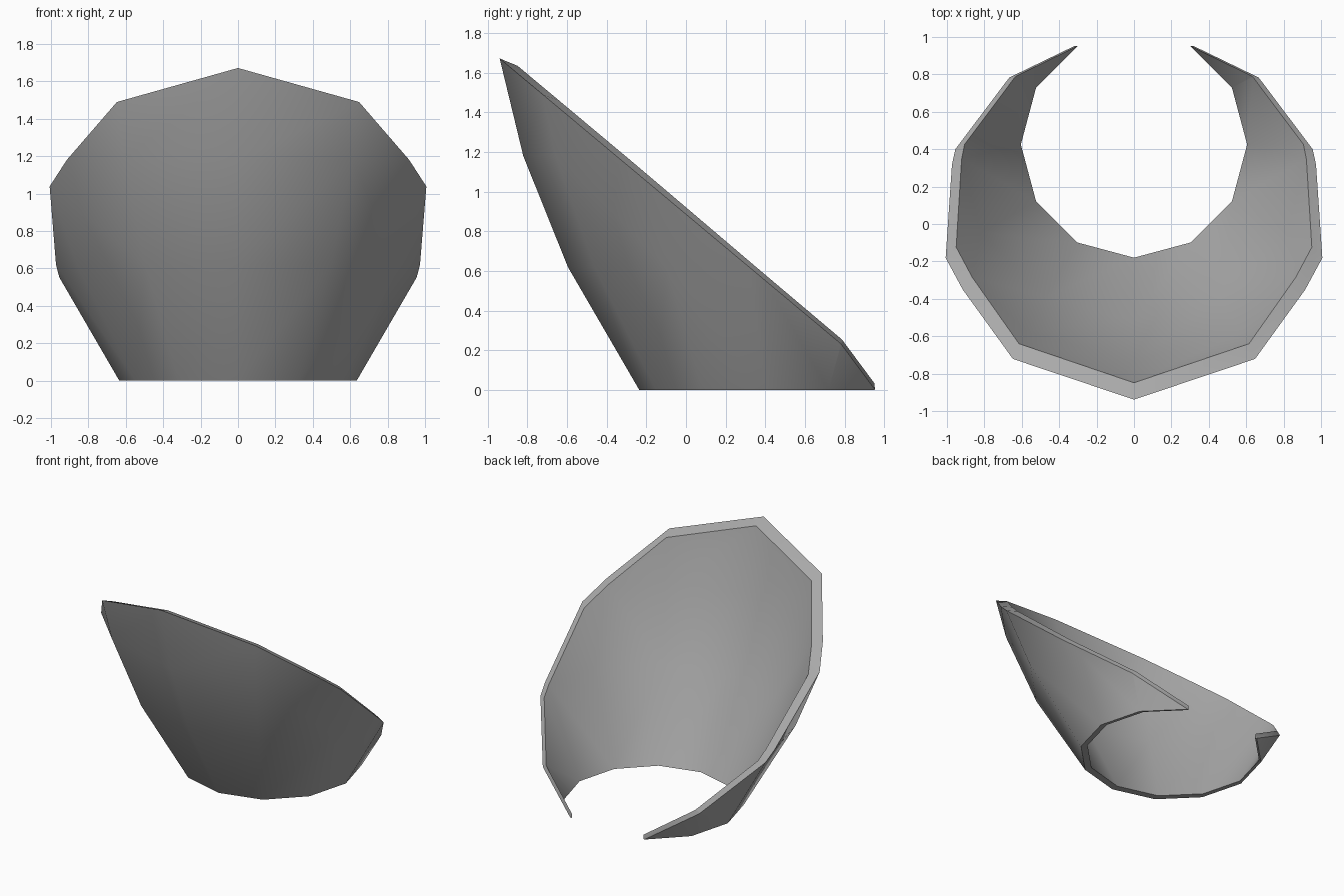
import bpy, bmesh
from math import sin, cos, radians
from mathutils import Vector

cube = bpy.data.objects.get("Cube")
if cube:
    bpy.data.objects.remove(cube, do_unlink=True)

grey = bpy.data.materials.new("plain grey")
grey.use_nodes = True
colour = (0.4, 0.4, 0.4, 1)
grey.diffuse_color = colour
grey.node_tree.nodes["Principled BSDF"].inputs["Base Color"].default_value = colour

OUTER_Y, INNER_Y = 0.40, 0.425
PROFILE = [(0.635, 0), (0.995, 0.62), (1.22, 1.18), (1.375, 1.82)]

bm = bmesh.new()

# Outer skin: flared twelve-sided bowl, open at the back
rows = []
for r, z in PROFILE:
    angles = [radians(a) for a in range(-150, 151, 30)]
    rows.append([bm.verts.new((r * sin(a), OUTER_Y - r * cos(a), z)) for a in angles])
for low, high in zip(rows, rows[1:]):
    for i in range(len(low) - 1):
        bm.faces.new((low[i], low[i + 1], high[i + 1], high[i]))


# Slanted opening, with a steeper cut at the two rear tips
def slice_top(y1, z1, y2, z2):
    bmesh.ops.bisect_plane(bm, geom=bm.verts[:] + bm.edges[:] + bm.faces[:],
                           plane_co=(0, y1, z1), plane_no=(0, z1 - z2, y2 - y1),
                           clear_outer=True, dist=0.0001)


slice_top(-0.94, 1.672, 0.78, 0.234)
slice_top(0.78, 0.234, 0.948, 0.008)


# Inner skin: thinner towards the bottom and the rear tips
def inner_point(co):
    out = Vector((co.x, co.y - OUTER_Y, 0))
    r = out.length
    out = out / r * (r - 0.03 - 0.035 * min(1, co.z))
    lift = 0 if co.z < 0.002 else 0.03 - 0.04 * co.z
    return (out.x, INNER_Y + out.y, co.z + lift)


outer_faces = bm.faces[:]
rim_loops = [loop for f in outer_faces for loop in f.loops if loop.edge.is_boundary]
rim = [(loop.vert, loop.link_loop_next.vert) for loop in rim_loops]
inner = {v: bm.verts.new(inner_point(v.co)) for v in bm.verts[:]}
for f in outer_faces:
    bm.faces.new([inner[v] for v in reversed(f.verts)])

# Rim joining both skins
for a, b in rim:
    bm.faces.new((b, a, inner[a], inner[b]))
bmesh.ops.recalc_face_normals(bm, faces=bm.faces[:])

mesh = bpy.data.meshes.new("slanted_bowl")
bm.to_mesh(mesh)
bm.free()
mesh.materials.append(grey)
bowl = bpy.data.objects.new("slanted_bowl", mesh)
bpy.context.collection.objects.link(bowl)

# Smooth walls, crisp rim
bpy.ops.object.select_all(action='DESELECT')
bowl.select_set(True)
bpy.context.view_layer.objects.active = bowl
bpy.ops.object.shade_smooth_by_angle(angle=radians(40))
